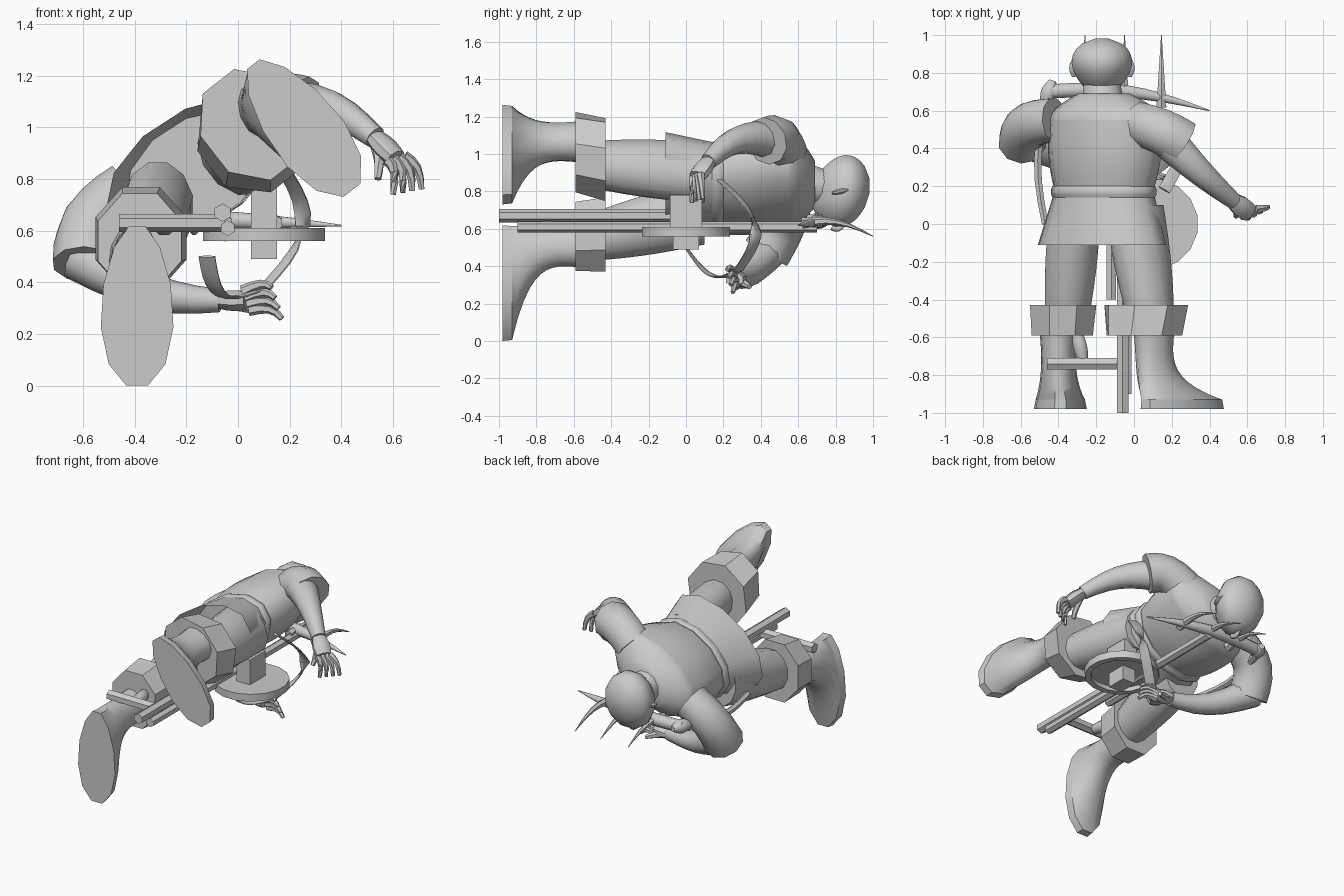
import bpy, bmesh, math
from mathutils import Vector, Matrix

cube = bpy.data.objects.get("Cube")
if cube:
    bpy.data.objects.remove(cube, do_unlink=True)

GREY = (0.6, 0.6, 0.6, 1)
material = bpy.data.materials.new("plain grey")
material.use_nodes = True
material.diffuse_color = GREY
material.node_tree.nodes["Principled BSDF"].inputs["Base Color"].default_value = GREY


def mix(first, last, t):
    return first + (last - first) * t


def circle(sides):
    """Cosine and sine pairs around a circle."""
    angles = [math.tau * (i + 0.5) / sides for i in range(sides)]
    return [(math.cos(angle), math.sin(angle)) for angle in angles]


def loft(name, rings, sharp=50, capped=True):
    """Skin a list of point rings, usually capping both ends."""
    bm = bmesh.new()
    loops = [[bm.verts.new(point) for point in ring] for ring in rings]
    for lower, upper in zip(loops, loops[1:]):
        for i in range(len(lower)):
            bm.faces.new((lower[i - 1], lower[i], upper[i], upper[i - 1]))
    if capped:
        bm.faces.new(loops[0])
        bm.faces.new(loops[-1])
    bmesh.ops.recalc_face_normals(bm, faces=bm.faces)
    mesh = bpy.data.meshes.new(name)
    bm.to_mesh(mesh)
    bm.free()
    mesh.materials.append(material)
    part = bpy.data.objects.new(name, mesh)
    bpy.context.collection.objects.link(part)
    bpy.ops.object.select_all(action='DESELECT')
    part.select_set(True)
    bpy.context.view_layer.objects.active = part
    bpy.ops.object.shade_smooth_by_angle(angle=math.radians(sharp))


def oval(centre, length, width, turn=0, sides=12, egg=0):
    """Oval ring facing along y, its long axis turned about y."""
    spin = Matrix.Rotation(math.radians(-turn), 3, 'Y')
    return [Vector(centre) + spin @ Vector((length * c, 0, width * s * (1 + egg * c)))
            for c, s in circle(sides)]


def body(name, start, end, size, end_size, turn=0, swell=0, ease=1, egg=0, sides=12, steps=8, sharp=50, capped=True):
    """Oval trunk between two centres; ease delays the change towards the end."""
    rings = []
    for i in range(steps + 1):
        t = i / steps
        eased = t ** ease
        puff = swell * math.sin(math.pi * t)
        centre = (mix(start[0], end[0], eased), mix(start[1], end[1], t), mix(start[2], end[2], eased))
        length, width = (mix(a, b, eased) + puff for a, b in zip(size, end_size))
        rings.append(oval(centre, length, width, turn, sides, egg))
    loft(name, rings, sharp, capped)


def limb(name, start, end, radius, end_radius, bend=(0, 0, 0), swell=0, flat=1, sides=8, steps=6, sharp=50):
    """Bowed, tapering tube between two points."""
    start, end, bend = Vector(start), Vector(end), Vector(bend)
    rings = []
    for i in range(steps + 1):
        t = i / steps
        arch = math.sin(math.pi * t)
        way = end - start + bend * math.pi * math.cos(math.pi * t)
        frame = way.to_track_quat('Z', 'Y')
        r = mix(radius, end_radius, t) + swell * arch
        middle = mix(start, end, t) + bend * arch
        rings.append([middle + frame @ Vector((r * c, r * flat * s, 0)) for c, s in circle(sides)])
    loft(name, rings, sharp)


def rod(name, start, end, radius):
    limb(name, start, end, radius, radius, sides=6, steps=1, sharp=30)


def box(name, centre, size):
    x, y, z = (Vector(size) / 2)
    corners = ((-x, -y), (x, -y), (x, y), (-x, y))
    loft(name, [[Vector(centre) + Vector((a, b, h)) for a, b in corners] for h in (-z, z)], sharp=30)


# Torso, shoulders, belt and open tunic skirt, rolled so the left side is higher
ROLL = 33
WAIST = (-.16, .14, .83)
SHOULDERS = (-.15, .55, .86)
BROAD = (.34, .2)
body("torso", WAIST, SHOULDERS, (.28, .18), BROAD, ROLL, swell=.02)
body("shoulders", SHOULDERS, (-.16, .69, .84), BROAD, (.15, .11), ROLL, ease=1.7)
body("belt", WAIST, (-.16, .2, .83), (.3, .2), (.3, .2), ROLL, swell=.01, steps=4)
body("tunic_skirt", (-.17, -.11, .84), WAIST, (.38, .22), (.3, .2), ROLL, capped=False)

# Head, face and neck
HEAD_STEPS = 12
head_rings = []
for step in range(HEAD_STEPS + 1):
    height = mix(.02, .99, step / HEAD_STEPS)
    reach = math.sin(math.pi * height) ** .5
    head_rings.append(oval((-.17, mix(.66, .985, height), mix(.77, .83, height)),
                           reach * mix(.11, .21, height), reach * mix(.17, .22, height)))
loft("head", head_rings, sharp=70)
body("neck", (-.16, .6, .85), (-.17, .75, .82), (.12, .12), (.1, .1))
limb("nose", (-.17, .85, .63), (-.17, .78, .61), .01, .02, bend=(0, 0, -.02))
for side, x in (("left", -.02), ("right", -.32)):
    limb(side + "_ear", (x, .78, .79), (x, .87, .81), .01, .01, swell=.015, flat=.6)


# Legs: thigh, faceted boot cuff, and boot with its thick sole facing the front
def leg(side, turn, hip, knee, cuff, cuff_top, cuff_size, cuff_flare, ankle, sole):
    x, y, z = sole
    foot = (.315, .13)
    body(side + "_thigh", knee, hip, (.12, .11), (.18, .14), turn, swell=.015)
    body(side + "_boot_cuff", cuff, cuff_top, cuff_size, cuff_flare, turn, sides=8, steps=1, sharp=20)
    body(side + "_boot", ankle, (x, -.93, z), (.12, .1), foot, turn, swell=-.01, ease=4, egg=.15, steps=12)
    body(side + "_sole", (x, -.93, z), sole, foot, (.32, .14), turn, egg=.15, steps=1)


leg("right", -90, hip=(-.31, .1, .69), knee=(-.36, -.58, .54), cuff=(-.38, -.59, .56), cuff_top=(-.375, -.43, .57),
    cuff_size=(.2, .175), cuff_flare=(.215, .19), ankle=(-.4, -.56, .51), sole=(-.39, -.98, .31))
leg("left", -52, hip=(.0, .1, .9), knee=(.1, -.58, .95), cuff=(.055, -.59, 1.01), cuff_top=(.065, -.43, .97),
    cuff_size=(.23, .2), cuff_flare=(.23, .23), ankle=(.1, -.56, 1.07), sole=(.25, -.98, 1))


# Arms: sleeve, forearm, palm, and fingers fanned between two tips
def arm(side, shoulder, sleeve, sleeve_bend, elbow, wrist, bend, knuckles, first, last, thumb):
    limb(side + "_sleeve", shoulder, sleeve, .12, .13, sleeve_bend, sides=10)
    limb(side + "_forearm", elbow, wrist, .1, .045, bend, sides=10)
    limb(side + "_palm", wrist, knuckles, .045, .05, swell=.01, flat=.75)
    root = Vector(knuckles)
    fingers = [mix(Vector(first), Vector(last), i / 3) for i in range(4)]
    middle = mix(fingers[0], fingers[-1], .5)
    for i, tip in enumerate(fingers):
        base = root + (tip - middle) * .6
        limb(f"{side}_finger_{i}", base, tip, .024, .012, bend=(.015, 0, .02), sides=6, steps=4)
    limb(side + "_thumb", wrist, thumb, .03, .014, bend=(.01, 0, 0), sides=6, steps=4)


arm("left", shoulder=(.02, .53, 1), sleeve=(.25, .43, 1.07), sleeve_bend=(.01, .01, .04),
    elbow=(.19, .43, 1.08), wrist=(.53, .12, .96), bend=(0, -.01, .05),
    knuckles=(.61, .06, .88), first=(.6, .03, .74), last=(.71, .09, .76), thumb=(.54, .04, .8))
arm("right", shoulder=(-.42, .55, .75), sleeve=(-.59, .43, .47), sleeve_bend=(-.05, .03, .02),
    elbow=(-.61, .46, .5), wrist=(-.07, .28, .33), bend=(0, -.03, -.05),
    knuckles=(.03, .26, .33), first=(.17, .25, .26), last=(.13, .22, .38), thumb=(.07, .34, .29))

# Twin shafts with a side handle and grip
rod("upper_shaft", (-.06, -1, .67), (-.06, 0, .67), .035)
rod("lower_shaft", (-.04, -.9, .61), (-.04, .7, .61), .03)
rod("short_rod", (-.12, -.4, .62), (-.12, 0, .62), .03)
rod("side_handle", (-.46, -.74, .63), (-.05, -.74, .63), .035)
limb("handle_grip", (-.3, -.58, .62), (-.27, -.72, .62), .03, .03, swell=.01)

# Wheel, hollow below inside its rim, with a hub block through it
wheel_profile = ((.01, .61), (.24, .61), (.24, .56), (.2, .56), (.2, .59), (.01, .59))
loft("wheel", [[(.1 + r * c, r * s, z) for c, s in circle(16)] for r, z in wheel_profile], sharp=30)
box("hub_lower", (.1, 0, .54), (.1, .14, .1))
box("hub_upper", (.1, 0, .69), (.1, .17, .18))

# Strap looping around the wheel
STRAP_JOIN = (.1, .28, .38)
limb("strap_upper", (.16, .18, .86), STRAP_JOIN, .035, .035, bend=(.12, .14, 0), flat=.2, steps=10)
limb("strap_lower", STRAP_JOIN, (-.12, 0, .5), .035, .035, bend=(-.05, 0, -.09), flat=.2, steps=10)

# Toothed head: curved bar, tapering teeth and a side brace
limb("head_bar", (-.47, .7, .64), (.4, .6, .62), .04, .003, bend=(0, .05, .01), swell=.015, steps=10)
for number, x in enumerate((-.26, -.05, .145)):
    limb(f"tooth_{number}", (x, .62, .63), (x, 1, .56), .03, .002, bend=(0, 0, .04), sides=6)
limb("bar_end", (-.47, .64, .64), (-.43, .76, .64), .03, .02, swell=.02)
limb("side_brace", (-.45, .68, .62), (-.47, 0, .6), .025, .02, bend=(-.05, 0, -.02), sides=6)
